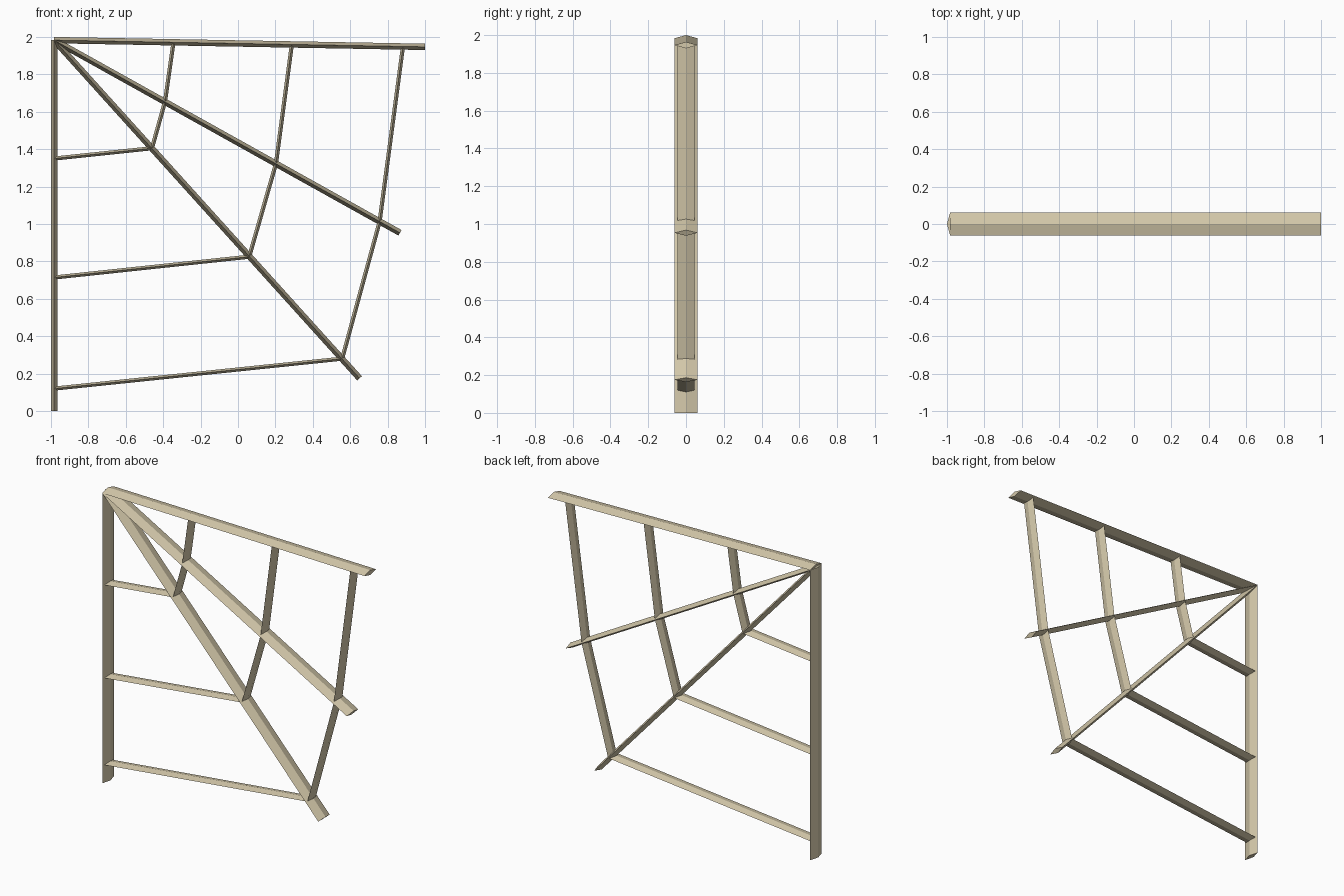
import bpy
import bmesh
from mathutils import Vector

if "Cube" in bpy.data.objects:
    bpy.data.objects.remove(bpy.data.objects["Cube"])

silk = bpy.data.materials.new("pale_beige_silk")
silk.diffuse_color = (0.67, 0.59, 0.41, 1.0)
silk.use_nodes = True
silk.node_tree.nodes["Principled BSDF"].inputs["Base Color"].default_value = silk.diffuse_color


def strand(name, points, thick, depth):
    """Diamond-section strand along a polyline in the xz plane, mitred at bends."""
    pts = [Vector((x, 0, z)) for x, z in points]
    dirs = [(b - a).normalized() for a, b in zip(pts, pts[1:])]
    bm = bmesh.new()
    rings = []
    for i, p in enumerate(pts):
        d0, d1 = dirs[max(i - 1, 0)], dirs[min(i, len(dirs) - 1)]
        t = (d0 + d1).normalized()
        n = Vector((-t.z, 0, t.x)) * (thick / t.dot(d1))
        y = Vector((0, depth, 0))
        rings.append([bm.verts.new(p + o) for o in (n, y, -n, -y)])
    for a, b in zip(rings, rings[1:]):
        for k in range(4):
            j = (k + 1) % 4
            bm.faces.new((a[k], a[j], b[j], b[k]))
    bm.faces.new(rings[0][::-1])
    bm.faces.new(rings[-1])
    bmesh.ops.recalc_face_normals(bm, faces=bm.faces)
    me = bpy.data.meshes.new(name)
    bm.to_mesh(me)
    bm.free()
    me.materials.append(silk)
    bpy.context.collection.objects.link(bpy.data.objects.new(name, me))


# Radial strands fanning out of the upper left corner
corner = (-0.983, 1.983)
for name, end in (("vertical_strand", (-0.983, 0.0)),
                  ("lower_diagonal_strand", (0.65, 0.175)),
                  ("upper_diagonal_strand", (0.866, 0.953)),
                  ("top_strand", (1.0, 1.947))):
    strand(name, [corner, end], 0.017, 0.062)

# Cross strands bending at each radial
crossings = (
    ((-0.983, 1.35), (-0.46, 1.405), (-0.39, 1.655), (-0.345, 1.971)),
    ((-0.983, 0.714), (0.06, 0.825), (0.203, 1.323), (0.288, 1.96)),
    ((-0.983, 0.12), (0.557, 0.28), (0.757, 1.012), (0.882, 1.949)),
)
for i, pts in enumerate(crossings):
    strand(f"cross_strand_{i + 1}", pts, 0.011, 0.046)
